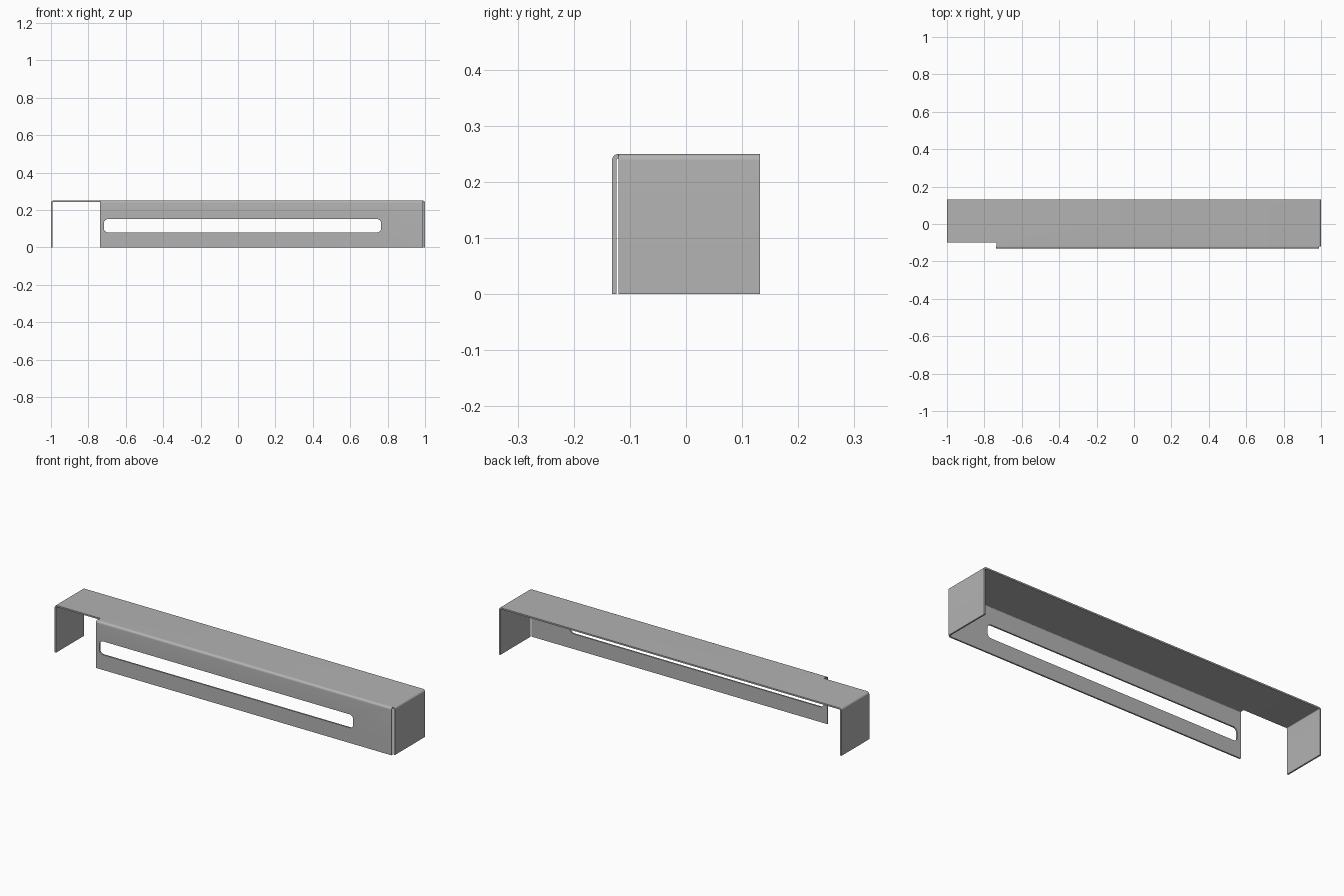
import bpy, bmesh, math
from mathutils import Vector

cube = bpy.data.objects.get("Cube")
if cube:
    bpy.data.objects.remove(cube, do_unlink=True)

T = 0.008            # sheet thickness
R = 0.012            # outer bend radius
H = 0.25             # height
BACK, FRONT = 0.132, -0.132

steel = bpy.data.materials.new("grey sheet metal")
steel.use_nodes = True
grey = (0.45, 0.45, 0.45, 1)
steel.diffuse_color = grey
steel.node_tree.nodes["Principled BSDF"].inputs["Base Color"].default_value = grey


def rounded(corners, steps=8):
    """Closed outline from (a, b, radius) right-angle corners."""
    out = []
    for i, (a, b, rad) in enumerate(corners):
        p = Vector((a, b))
        if rad == 0:
            out.append(p)
            continue
        u = (Vector(corners[i - 1][:2]) - p).normalized()
        v = (Vector(corners[(i + 1) % len(corners)][:2]) - p).normalized()
        centre = p + (u + v) * rad
        for k in range(steps + 1):
            t = math.pi / 2 * k / steps
            out.append(centre - v * rad * math.cos(t) - u * rad * math.sin(t))
    return out


def extrude(name, outline, axis, start, end):
    """Extrude an outline along x (outline in yz) or y (outline in xz)."""
    bm = bmesh.new()
    place = (lambda p: (start, p.x, p.y)) if axis == "x" else (lambda p: (p.x, start, p.y))
    face = bm.faces.new([bm.verts.new(place(p)) for p in outline])
    new = bmesh.ops.extrude_face_region(bm, geom=[face])["geom"]
    shift = Vector((end - start, 0, 0)) if axis == "x" else Vector((0, end - start, 0))
    bmesh.ops.translate(bm, vec=shift, verts=[g for g in new if isinstance(g, bmesh.types.BMVert)])
    bmesh.ops.recalc_face_normals(bm, faces=bm.faces)
    mesh = bpy.data.meshes.new(name)
    bm.to_mesh(mesh)
    bm.free()
    mesh.materials.append(steel)
    obj = bpy.data.objects.new(name, mesh)
    bpy.context.collection.objects.link(obj)
    return obj


def cut(obj, cutter):
    """Apply a boolean difference, then remove the cutter."""
    bpy.context.view_layer.objects.active = obj
    mod = obj.modifiers.new("cut", "BOOLEAN")
    mod.operation = "DIFFERENCE"
    mod.solver = "EXACT"
    mod.object = cutter
    bpy.ops.object.modifier_apply(modifier=mod.name)
    bpy.data.objects.remove(cutter, do_unlink=True)


def box_outline(a0, a1, b0, b1, rad=0):
    return rounded([(a0, b0, rad), (a0, b1, rad), (a1, b1, rad), (a1, b0, rad)])


# Top plate bent down into the two end flanges
channel = extrude("top_and_end_flanges", rounded([
    (-1, 0, 0), (-1, H, R), (1, H, R), (1, 0, 0),
    (1 - T, 0, 0), (1 - T, H - T, R - T), (-1 + T, H - T, R - T), (-1 + T, 0, 0)]),
    "y", FRONT + R, BACK)

# Front left corner set back beside the front flange
cut(channel, extrude("corner_cutter", box_outline(-1.1, -0.735, -0.1, 0.4), "y", -0.2, -0.1))

# Front flange with its bend
flange = extrude("front_flange", rounded([
    (FRONT, 0, 0), (FRONT, H, R), (FRONT + R, H, 0),
    (FRONT + R, H - T, 0), (FRONT + T, H - T, R - T), (FRONT + T, 0, 0)]),
    "x", -0.738, 1 - R)

# Long slot with rounded corners
cut(flange, extrude("slot_cutter", box_outline(-0.717, 0.765, 0.08, 0.151, 0.022), "y", -0.2, -0.11))

for obj in (channel, flange):
    bpy.ops.object.select_all(action="DESELECT")
    obj.select_set(True)
    bpy.context.view_layer.objects.active = obj
    bpy.ops.object.shade_smooth_by_angle(angle=math.radians(30))
